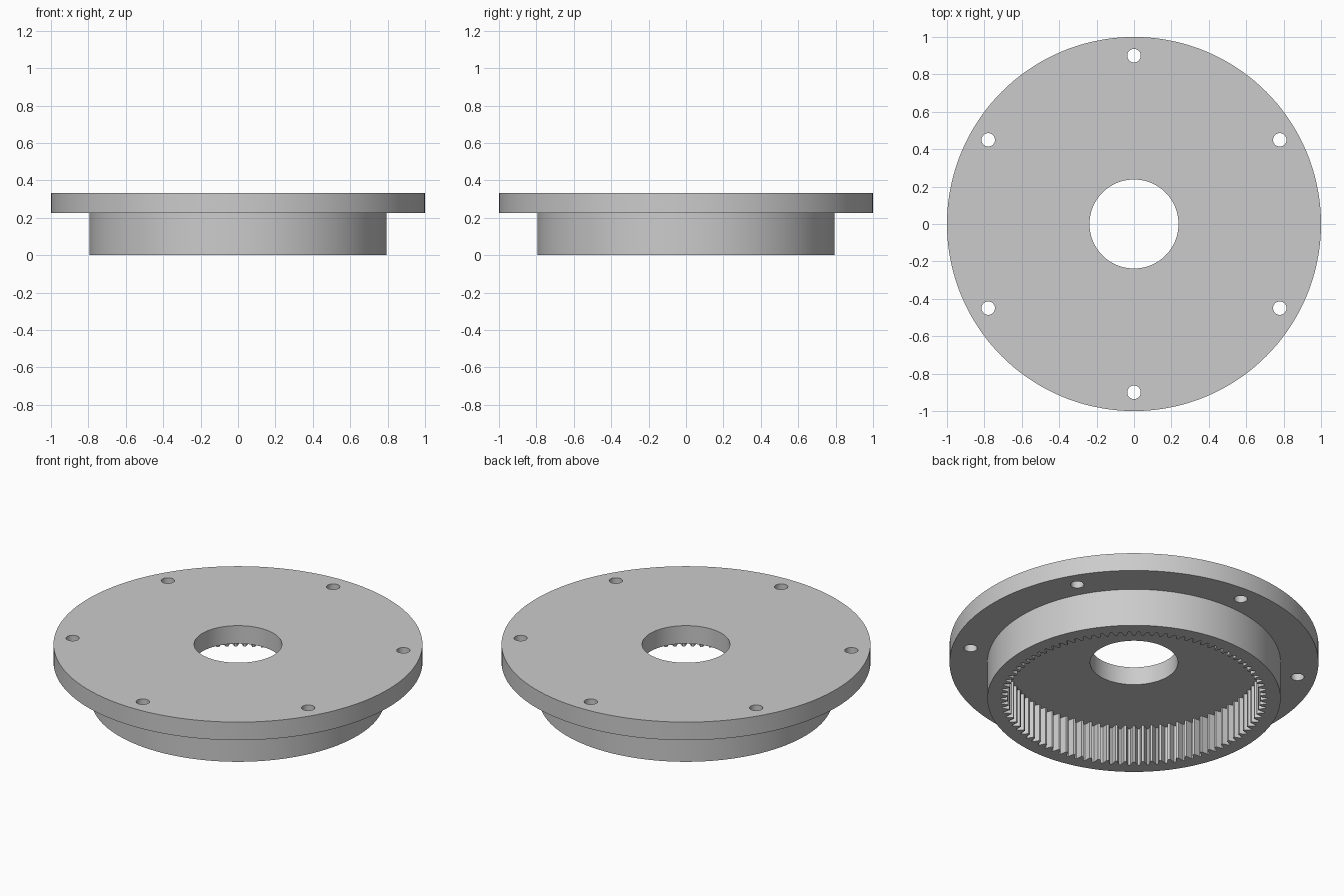
import bpy
import bmesh
from math import cos, sin, pi, radians

if "Cube" in bpy.data.objects:
    bpy.data.objects.remove(bpy.data.objects["Cube"], do_unlink=True)

# Sizes
FLANGE_Z, TOP_Z = 0.225, 0.333
FLANGE_R, DRUM_R, BORE_R = 1.0, 0.795, 0.238
BOLT_CIRCLE, BOLT_R, BOLTS = 0.9, 0.036, 6
TEETH, ROOT_R, PITCH_R, TIP_R = 90, 0.721, 0.702, 0.685

# Material
metal = bpy.data.materials.new("grey_metal")
metal.use_nodes = True
colour = (0.6, 0.6, 0.6, 1)
metal.diffuse_color = colour
metal.node_tree.nodes["Principled BSDF"].inputs["Base Color"].default_value = colour


def circle(radius, count, cx=0, cy=0):
    steps = [2 * pi * i / count for i in range(count)]
    return [(cx + radius * cos(a), cy + radius * sin(a)) for a in steps]


def toothed_outline():
    # Each space is narrow at the root and wide at the tip
    tooth = [(ROOT_R, -.12), (ROOT_R, .12), (PITCH_R, .25),
             (TIP_R, .37), (TIP_R, .63), (PITCH_R, .75)]
    points = []
    for i in range(TEETH):
        for r, offset in tooth:
            a = 2 * pi * (i + offset) / TEETH
            points.append((r * cos(a), r * sin(a)))
    return points


def plate(name, outlines, bottom, top, open_top=False):
    """Extrude an outer outline with holes between two heights."""
    bm = bmesh.new()
    edges = []
    for outline in outlines:
        verts = [bm.verts.new((x, y, bottom)) for x, y in outline]
        edges += [bm.edges.new((v, verts[i - 1])) for i, v in enumerate(verts)]
    bmesh.ops.triangle_fill(bm, edges=edges, use_beauty=True, normal=(0, 0, 1))
    grown = bmesh.ops.extrude_face_region(bm, geom=bm.faces[:], use_keep_orig=True)
    raised = [g for g in grown["geom"] if isinstance(g, bmesh.types.BMVert)]
    bmesh.ops.translate(bm, verts=raised, vec=(0, 0, top - bottom))
    bmesh.ops.recalc_face_normals(bm, faces=bm.faces[:])
    if open_top:
        caps = [f for f in bm.faces if all(v.co.z > top - 1e-4 for v in f.verts)]
        bmesh.ops.delete(bm, geom=caps, context='FACES_ONLY')
    mesh = bpy.data.meshes.new(name)
    bm.to_mesh(mesh)
    bm.free()
    mesh.materials.append(metal)
    obj = bpy.data.objects.new(name, mesh)
    bpy.context.collection.objects.link(obj)
    bpy.ops.object.select_all(action='DESELECT')
    obj.select_set(True)
    bpy.context.view_layer.objects.active = obj
    bpy.ops.object.shade_smooth_by_angle(angle=radians(15))
    return obj


# Flange with central bore and bolt holes
holes = []
for i in range(BOLTS):
    a = pi / 2 + 2 * pi * i / BOLTS
    holes.append(circle(BOLT_R, 32, BOLT_CIRCLE * cos(a), BOLT_CIRCLE * sin(a)))
plate("flange", [circle(FLANGE_R, 144), circle(BORE_R, 96)] + holes, FLANGE_Z, TOP_Z)

# Drum with internal teeth, closed above by the flange
plate("toothed_drum", [circle(DRUM_R, 144), toothed_outline()], 0, FLANGE_Z, open_top=True)
